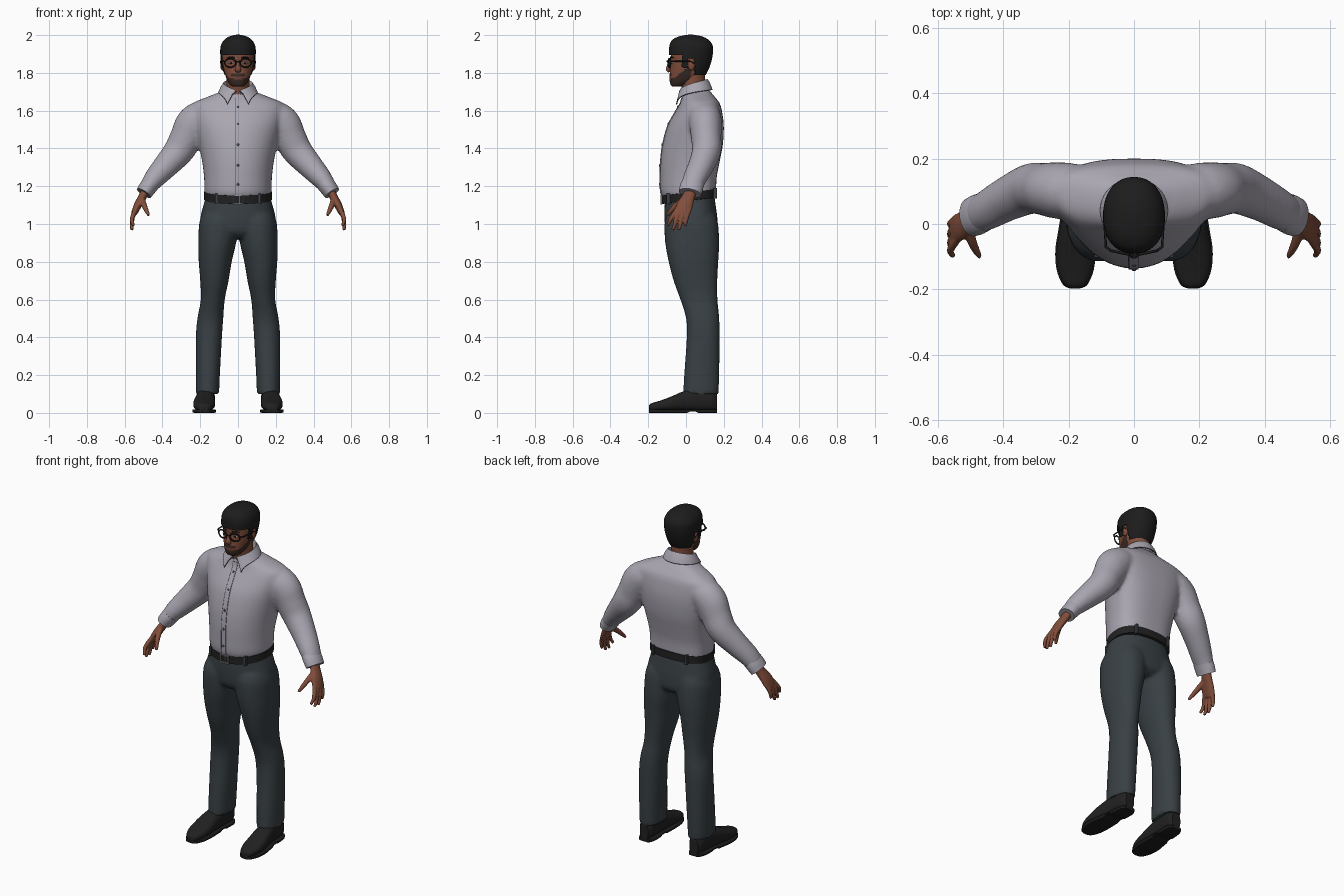
import bpy, bmesh, math
from mathutils import Vector, Matrix

if "Cube" in bpy.data.objects:
    bpy.data.objects.remove(bpy.data.objects["Cube"])


def material(name, r, g, b):
    m = bpy.data.materials.new(name)
    m.diffuse_color = (r, g, b, 1)
    m.use_nodes = True
    m.node_tree.nodes["Principled BSDF"].inputs["Base Color"].default_value = m.diffuse_color
    return m


SKIN = material("skin", 0.22, 0.075, 0.043)
BEARD = material("beard", 0.045, 0.024, 0.018)
LIP = material("lip", 0.16, 0.05, 0.035)
HAIR = material("hair black", 0.012, 0.012, 0.012)
SHIRT = material("shirt lilac grey", 0.40, 0.38, 0.44)
SEAM = material("seam grey", 0.09, 0.085, 0.10)
CLOTH = material("trouser slate", 0.040, 0.051, 0.057)
LEATHER = material("leather black", 0.015, 0.015, 0.015)
METAL = material("buckle metal", 0.30, 0.30, 0.32)
WHITE = material("eye white", 0.50, 0.46, 0.43)


def spline(st, n):
    """Catmull-Rom interpolation of equal-length tuples, n steps per span."""
    out = []
    for i in range(len(st) - 1):
        p = [st[max(0, min(len(st) - 1, i + k))] for k in (-1, 0, 1, 2)]
        for j in range(n):
            t = j / n
            out.append(tuple(
                b + 0.5 * t * (c - a + t * (2*a - 5*b + 4*c - d + t * (3*(b - c) + d - a)))
                for a, b, c, d in zip(*p)))
    return out + [tuple(st[-1])]


def sgnpow(v, e):
    return math.copysign(abs(v) ** e, v)


def ring(z, cx, hw, yf, yb, nf=2.0, nb=2.4, mid=0.6, tilt=0.0, n=48):
    """Horizontal egg-shaped section with separate front and back roundness."""
    yc, pts = yf + (yb - yf) * mid, []
    for i in range(n):
        a = 2 * math.pi * i / n
        c, s = math.cos(a), math.sin(a)
        e = 2 / (nb if s > 0 else nf)
        y = yc + (yb - yc if s > 0 else yc - yf) * sgnpow(s, e)
        pts.append((cx + hw * sgnpow(c, e), y, z + tilt * y))
    return pts


def loft(bm, rings, cap=True):
    vs = [[bm.verts.new(p) for p in r] for r in rings]
    n = len(vs[0])
    for a, b in zip(vs, vs[1:]):
        for i in range(n):
            bm.faces.new((a[i], a[(i + 1) % n], b[(i + 1) % n], b[i]))
    if cap:
        bm.faces.new(vs[0])
        bm.faces.new(vs[-1])


def tube(bm, st, side=1, n=16, steps=5):
    """Sweep along (x, y, z, in-plane radius, depth radius) stations, with rounded tip."""
    st = spline(st, steps)
    P = [Vector((s[0] * side, s[1], s[2])) for s in st]
    rings = []
    for i, p in enumerate(P):
        t = (P[min(i + 1, len(P) - 1)] - P[max(i - 1, 0)]).normalized()
        u = t.cross(Vector((0, 1, 0)))
        u = u.normalized() if u.length > 0.05 else Vector((1, 0, 0))
        v = t.cross(u)
        rings.append([p + u * st[i][3] * math.cos(a) + v * st[i][4] * math.sin(a)
                      for a in (2 * math.pi * k / n for k in range(n))])
    loft(bm, rings)


def ball(bm, c, r, seg=20):
    bmesh.ops.create_uvsphere(bm, u_segments=seg, v_segments=seg // 2, radius=1,
                              matrix=Matrix.Translation(c) @ Matrix.Diagonal((*r, 1)))


def box(bm, c, s):
    bmesh.ops.create_cube(bm, size=1, matrix=Matrix.Translation(c) @ Matrix.Diagonal((*s, 1)))


def finish(name, bm, *mats, rule=None, voxel=0, smooth=0, thick=0):
    bmesh.ops.recalc_face_normals(bm, faces=bm.faces)
    me = bpy.data.meshes.new(name)
    bm.to_mesh(me)
    bm.free()
    for m in mats:
        me.materials.append(m)
    ob = bpy.data.objects.new(name, me)
    bpy.context.collection.objects.link(ob)
    bpy.ops.object.select_all(action='DESELECT')
    bpy.context.view_layer.objects.active = ob
    ob.select_set(True)
    if voxel:
        r = ob.modifiers.new("blend", 'REMESH')
        r.mode, r.voxel_size = 'VOXEL', voxel
        s = ob.modifiers.new("soften", 'SMOOTH')
        s.factor, s.iterations = 0.5, smooth
    if thick:
        s = ob.modifiers.new("thickness", 'SOLIDIFY')
        s.thickness, s.offset = thick, 0
    for m in list(ob.modifiers):
        bpy.ops.object.modifier_apply(modifier=m.name)
    if rule:
        for f in ob.data.polygons:
            f.material_index = rule(f.center)
    bpy.ops.object.shade_smooth_by_angle(angle=math.radians(45))
    return ob


# Shirt: torso and sleeves blended together (z, half width, front y, back y)
TORSO = [(1.135, .168, -.118, .150), (1.17, .177, -.134, .158), (1.25, .180, -.136, .163),
         (1.33, .190, -.134, .178), (1.42, .208, -.123, .195), (1.52, .232, -.096, .200),
         (1.60, .250, -.053, .190), (1.64, .238, -.030, .178), (1.67, .17, -.022, .155),
         (1.70, .095, -.018, .130), (1.72, .07, -.01, .11)]
torso = spline(TORSO, 6)
bm = bmesh.new()
loft(bm, [ring(z, 0, w, f, b, 2.05, 2.7) for z, w, f, b in torso])
for s in (1, -1):
    tube(bm, [(.13, .10, 1.575, .06, .075), (.19, .10, 1.565, .088, .086),
              (.236, .103, 1.525, .097, .086), (.275, .107, 1.455, .087, .080),
              (.315, .108, 1.385, .080, .077), (.385, .078, 1.305, .067, .068),
              (.445, .045, 1.238, .055, .062), (.482, .026, 1.188, .043, .056)], s, 32)
finish("shirt", bm, SHIRT, voxel=0.011, smooth=5)

bm = bmesh.new()
for s in (1, -1):
    tube(bm, [(.462, .036, 1.213, .047, .060), (.48, .028, 1.19, .046, .062),
              (.498, .021, 1.163, .043, .060)], s, 32)
finish("cuffs", bm, SHIRT)

# Neck
bm = bmesh.new()
loft(bm, [ring(*r, 2, 2, .5) for r in spline([(1.63, 0, .065, -.02, .10), (1.70, 0, .062, -.02, .10),
                                              (1.75, 0, .060, -.03, .10), (1.80, 0, .062, -.035, .10)], 4)])
finish("neck", bm, SKIN)

# Folded collar with pointed front tips
def collar_point(t, row):
    a, f = t * 3.0, abs(t)
    w, yc, d, z = [(.074, .04, .064, 1.685), (.078, .04, .074, 1.765 - .06 * f**1.6),
                   (.090, .045, .080, 1.745 - .065 * f**1.6),
                   (.100, .045, .092, 1.712 - .05 * f**2 - .028 * f**8)][row]
    x, y = w * math.sin(a), yc + d * math.cos(a)
    if row >= 2:
        x += math.copysign(.042 * (row - 1) / 2 * f**6, t)
        y -= .004 * f**4
    return Vector((x, y, z))


T = [i / 24 for i in range(-24, 25)]
bm = bmesh.new()
rows = [[bm.verts.new(collar_point(t, r)) for t in T] for r in range(4)]
for a, b in zip(rows, rows[1:]):
    for i in range(len(T) - 1):
        bm.faces.new((a[i], a[i + 1], b[i + 1], b[i]))
finish("collar", bm, SHIRT, thick=0.006)


def cord(name, pts, radius, mat):
    cu = bpy.data.curves.new(name, 'CURVE')
    cu.dimensions, cu.bevel_depth, cu.bevel_resolution = '3D', radius, 1
    sp = cu.splines.new('POLY')
    sp.points.add(len(pts) - 1)
    for q, p in zip(sp.points, pts):
        q.co = (*p, 1)
    cu.materials.append(mat)
    ob = bpy.data.objects.new(name, cu)
    bpy.context.collection.objects.link(ob)


edge = [collar_point(-1, r) for r in (1, 2)] + [collar_point(t, 3) for t in T] + \
       [collar_point(1, r) for r in (2, 1)]
cord("collar_seam", edge, .003, SEAM)

# Button placket and buttons down the front
front = [(z, f) for z, w, f, b in torso if 1.15 < z < 1.675]
bm = bmesh.new()
loft(bm, [[(x, f + dy, z) for x, dy in ((-.016, .006), (-.016, -.003), (.014, -.003), (.014, .006))]
          for z, f in front])
finish("placket", bm, SHIRT)
cord("placket_seam", [(-.015, f - .002, z) for z, f in front], .0018, SEAM)
bm = bmesh.new()
for zb in (1.62, 1.53, 1.42, 1.31, 1.21):
    ball(bm, (0, min(front, key=lambda q: abs(q[0] - zb))[1] - .004, zb), (.007, .004, .007), 12)
finish("buttons", bm, SEAM)

# Trousers: hips and legs blended together
bm = bmesh.new()
loft(bm, [ring(z, 0, w, f, b, 2.2, 2.4, .55) for z, w, f, b in spline(
    [(.925, .13, -.07, .13), (.96, .19, -.105, .165), (1.03, .199, -.114, .166),
     (1.10, .183, -.113, .157), (1.15, .168, -.11, .150)], 5)])
for s in (1, -1):
    leg = [(.10, .100, .222, -.015, .172), (.2, .096, .223, -.010, .176), (.4, .085, .223, .004, .178),
           (.5, .078, .215, .000, .176), (.6, .070, .197, -.030, .167), (.7, .050, .200, -.066, .166),
           (.8, .033, .208, -.092, .171), (.9, .010, .210, -.110, .176), (1.0, -.005, .206, -.114, .170),
           (1.05, -.005, .19, -.10, .155)]
    loft(bm, [ring(z, s * (i + o) / 2, (o - i) / 2, f, b, 2.2, 2.2, .5, n=32)
              for z, i, o, f, b in spline(leg, 6)])
finish("trousers", bm, CLOTH, voxel=0.01, smooth=4)

# Belt, tilted down to the front, with buckle and loops
bm = bmesh.new()
loft(bm, [ring(1.122 + z, 0, .172 + o, -.121 - o, .157 + o, 2.05, 2.5, .58, .12, 64)
          for z, o in ((-.001, 0), (0, .007), (.044, .007), (.045, 0))])
finish("belt", bm, LEATHER)
bm = bmesh.new()
for x, z, sx, sz in ((-.026, 0, .006, .05), (.026, 0, .006, .05), (0, .022, .056, .006),
                     (0, -.022, .056, .006), (.006, 0, .004, .044)):
    box(bm, (x, -.131, 1.128 + z), (sx, .008, sz))
finish("buckle", bm, METAL)
bm = bmesh.new()
for s in (1, -1):
    box(bm, (s * .115, -.087, 1.133), (.012, .03, .056))
    box(bm, (s * .11, .148, 1.162), (.012, .03, .056))
finish("belt_loops", bm, CLOTH)

# Shoes: lofted uppers on flat soles with a heel block (y, centre x, half width, top z)
SHOE = spline([(-.197, .180, .012, .036), (-.185, .180, .034, .050), (-.14, .180, .053, .064),
               (-.08, .179, .058, .086), (-.02, .175, .053, .112), (.05, .170, .047, .130),
               (.13, .166, .044, .130), (.163, .165, .028, .105)], 5)


def section(y, cx, hw, lo, hi, s, e):
    return [(s * cx + hw * sgnpow(math.cos(a), e), y, (lo + hi) / 2 + (hi - lo) / 2 * sgnpow(math.sin(a), e))
            for a in (2 * math.pi * (k + .5) / 24 for k in range(24))]


up, sole = bmesh.new(), bmesh.new()
for s in (1, -1):
    loft(up, [section(y, c, w, .010, t, s, .8) for y, c, w, t in SHOE])
    loft(sole, [section(y, c, w + .004, 0 if y > .06 or y < .02 else .008, .019, s, .3)
                for y, c, w, t in SHOE])
finish("shoes", up, LEATHER)
finish("shoe_soles", sole, HAIR)

# Hands: palm, four fingers and thumb
bm = bmesh.new()
for s in (1, -1):
    tube(bm, [(.485, .028, 1.185, .024, .032), (.505, .014, 1.145, .022, .034),
              (.530, -.006, 1.10, .021, .043), (.550, -.022, 1.055, .016, .043)], s)
    for ky, tx, ty, tz in ((-.056, .553, -.098, .990), (-.033, .560, -.072, .968),
                           (-.010, .562, -.040, .968), (.011, .562, -.004, .990)):
        tube(bm, [(.540, ky + .01, 1.08, .012, .012), (.556, ky * .7 + ty * .3, 1.045, .0125, .012),
                  (.562, (ky + 2 * ty) / 3, tz + .03, .011, .0105), (tx, ty, tz, .008, .008)], s, 10)
    tube(bm, [(.508, -.005, 1.135, .016, .016), (.497, -.050, 1.10, .015, .015),
              (.484, -.080, 1.07, .012, .012), (.472, -.100, 1.045, .008, .008)], s, 10)
finish("hands", bm, SKIN, voxel=0.005, smooth=2)

# Head with beard and mouth coloured by area
HEAD = [(1.727, .026, -.070, -.020), (1.735, .040, -.080, .005), (1.755, .054, -.086, .05),
        (1.78, .065, -.087, .085), (1.82, .076, -.084, .108), (1.86, .082, -.081, .122),
        (1.90, .084, -.080, .128), (1.94, .080, -.072, .126), (1.97, .060, -.05, .10), (1.985, .02, 0, .05)]


def face_rule(c):
    ax = abs(c.x)
    if c.y < -.05 and ax < .024 and 1.764 < c.z < 1.781:
        return 2
    low = c.z < 1.772 + .85 * max(0, c.y + .06) and c.y < .025
    lip_hair = c.y < -.05 and 1.781 <= c.z < 1.796 and ax < .036
    return 1 if low or lip_hair else 0


bm = bmesh.new()
loft(bm, [ring(z, 0, w, f, b, 2.3, 2.2, .5, n=72) for z, w, f, b in spline(HEAD, 7)])
finish("head", bm, SKIN, BEARD, LIP, rule=face_rule)
bm = bmesh.new()
tube(bm, [(0, -.080, 1.868, .007, .008), (0, -.090, 1.840, .010, .010),
          (0, -.094, 1.818, .017, .012), (0, -.086, 1.806, .012, .006)])
for s in (1, -1):
    ball(bm, (s * .084, .028, 1.845), (.010, .019, .032))
finish("nose_and_ears", bm, SKIN)

# Hair cap with hairline, sideburns and nape
bm = bmesh.new()
loft(bm, [ring(z, 0, w, f, b, 2.3, 2.2, .5, n=72) for z, w, f, b in spline(
    [(1.78, .070, -.088, .098), (1.82, .083, -.088, .118), (1.86, .089, -.088, .132),
     (1.90, .092, -.088, .140), (1.94, .090, -.086, .140), (1.97, .075, -.074, .122),
     (1.99, .048, -.040, .088), (2.0, .010, .01, .04)], 7)])


def hairline(y):
    return 1.897 if y < -.02 else 1.825 if y < .012 else 1.877 if y < .045 else 1.79


bmesh.ops.delete(bm, geom=[f for f in bm.faces if f.calc_center_median().z
                           < hairline(f.calc_center_median().y)], context='FACES')
finish("hair", bm, HAIR, thick=0.004)

# Eyes, pupils and brows
white, dark = bmesh.new(), bmesh.new()
for s in (1, -1):
    ball(white, (s * .036, -.073, 1.853), (.014, .008, .006))
    ball(dark, (s * .036, -.079, 1.853), (.006, .004, .006), 12)
    tube(dark, [(.016, -.083, 1.878, .003, .003), (.036, -.079, 1.884, .004, .003),
                (.056, -.066, 1.879, .002, .003)], s, 8)
finish("eyes", white, WHITE)
finish("pupils_and_brows", dark, HAIR)

# Glasses: rims, bridge and temples
for s in (1, -1):
    rim = [(s * (.041 + .029 * math.cos(a)), -.094 + .012 * (1 + math.cos(a)) / 2,
            1.853 + .023 * math.sin(a)) for a in (2 * math.pi * k / 32 for k in range(33))]
    cord("glasses_rim", rim, .0042, HAIR)
    cord("glasses_temple", [(s * .069, -.083, 1.860), (s * .086, -.070, 1.862), (s * .091, .02, 1.862),
                            (s * .090, .045, 1.850)], .004, HAIR)
cord("glasses_bridge", [(-.013, -.094, 1.857), (0, -.100, 1.861), (.013, -.094, 1.857)], .004, HAIR)
